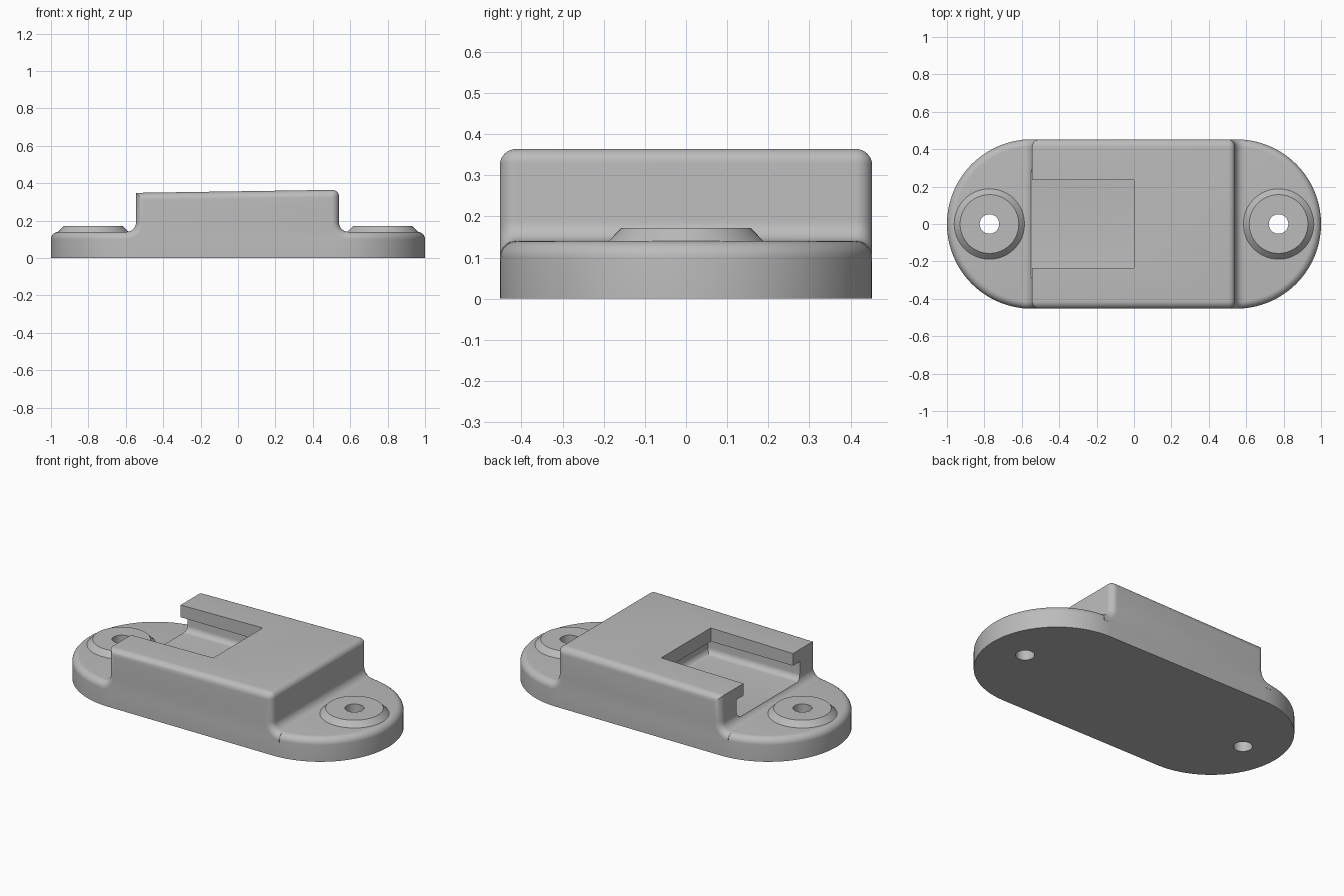
import bpy, bmesh
from math import sin, cos, pi, radians

cube = bpy.data.objects.get("Cube")
if cube:
    bpy.data.objects.remove(cube, do_unlink=True)

HALF_W, ROUND, BASE_TOP = 0.4525, 0.04, 0.14
BOSS_X, HOLE_R = 0.773, 0.052

grey = bpy.data.materials.new("plain grey")
grey.use_nodes = True
grey.diffuse_color = (0.5, 0.5, 0.5, 1)
grey.node_tree.nodes["Principled BSDF"].inputs["Base Color"].default_value = (0.5, 0.5, 0.5, 1)


def loft(name, rings):
    """Join equal-length closed rings and cap both ends."""
    bm = bmesh.new()
    loops = [[bm.verts.new(p) for p in ring] for ring in rings]
    n = len(loops[0])
    for a, b in zip(loops, loops[1:]):
        for i in range(n):
            j = (i + 1) % n
            bm.faces.new((a[i], a[j], b[j], b[i]))
    bm.faces.new(loops[0])
    bm.faces.new(loops[-1])
    bmesh.ops.recalc_face_normals(bm, faces=bm.faces)
    mesh = bpy.data.meshes.new(name)
    bm.to_mesh(mesh)
    bm.free()
    mesh.materials.append(grey)
    obj = bpy.data.objects.new(name, mesh)
    bpy.context.collection.objects.link(obj)
    return obj


def arc(cx, cz, r, start, end, steps=8):
    angles = [radians(start + (end - start) * i / steps) for i in range(steps + 1)]
    return [(cx + r * cos(a), cz + r * sin(a)) for a in angles]


def circle(x, r, z, n=64):
    return [(x + r * cos(2 * pi * i / n), r * sin(2 * pi * i / n), z) for i in range(n)]


def box(name, x0, x1, half_y, z0, z1):
    return loft(name, [[(x0, -half_y, z), (x1, -half_y, z), (x1, half_y, z), (x0, half_y, z)]
                       for z in (z0, z1)])


def apply_all(obj):
    bpy.ops.object.select_all(action='DESELECT')
    obj.select_set(True)
    bpy.context.view_layer.objects.active = obj
    for m in list(obj.modifiers):
        bpy.ops.object.modifier_apply(modifier=m.name)


def cut(obj, cutter):
    cutter.hide_render = True
    m = obj.modifiers.new("cut", 'BOOLEAN')
    m.operation, m.solver, m.object = 'DIFFERENCE', 'EXACT', cutter
    apply_all(obj)
    bpy.data.objects.remove(cutter, do_unlink=True)


def smooth(obj):
    apply_all(obj)
    bpy.ops.object.shade_smooth_by_angle(angle=radians(30))


# Quarter-round shared by base rim and block sides: (inset, fall)
roll = [(ROUND * (1 - cos(pi / 2 * i / 8)), ROUND * (1 - sin(pi / 2 * i / 8))) for i in range(9)]


# Stadium base plate with rolled top rim
def stadium(inset, z):
    c, r = 1 - HALF_W, HALF_W - inset
    pts = arc(c, 0, r, -90, 90, 40) + arc(-c, 0, r, 90, 270, 40)
    return [(x, y, z) for x, y in pts]


base = loft("base_plate", [stadium(0, 0)] + [stadium(i, BASE_TOP - f) for i, f in roll])


# Raised block: sloped top, concave skirts at both ends, rolled sides
def block_profile(d):
    x0, x1, skirt = -0.545 + d, 0.54 - d, 0.05
    r = max(0.035 - d, 0.002)
    top0, top1 = 0.348 - d, 0.364 - d
    pts = [(-0.595, 0.09)]
    pts += arc(-0.595, BASE_TOP + skirt, skirt + d, -90, 0)
    pts += [(x0, top0)]
    pts += arc(x1 - r, top1 - r, r, 90, 0)
    pts += arc(0.59, BASE_TOP + skirt, skirt + d, 180, 270)
    return pts + [(0.59, 0.09)]


sides = [(HALF_W - i, f) for i, f in roll]
sections = [(-y, f) for y, f in sides] + [(y, f) for y, f in reversed(sides)]
# The full-width section has the largest inset, the inner one none
block = loft("raised_block", [[(x, y, z) for x, z in block_profile(f)] for y, f in sections])

# Undercut slot open at one end
cavity = box("cavity_cutter", -0.75, 0.065, 0.3, 0.165, 0.275)
bm = bmesh.new()
bm.from_mesh(cavity.data)
low = [e for e in bm.edges if all(v.co.z < 0.2 for v in e.verts)]
bmesh.ops.bevel(bm, geom=low, offset=0.035, segments=6, profile=0.5, affect='EDGES')
bm.to_mesh(cavity.data)
bm.free()
cut(block, cavity)
cut(block, box("slot_cutter", -0.75, 0.0, 0.235, 0.25, 0.5))

# Tapered screw bosses with through holes
bosses = []
for side, x in (("right", -BOSS_X), ("left", BOSS_X)):
    boss = loft(side + "_screw_boss", [circle(x, 0.193, 0.1), circle(x, 0.193, 0.135),
                                       circle(x, 0.157, 0.172)])
    for part in (boss, base):
        cut(part, loft("hole_cutter", [circle(x, HOLE_R, z) for z in (-0.1, 0.3)]))
    bosses.append(boss)

for part in [base, block] + bosses:
    smooth(part)
